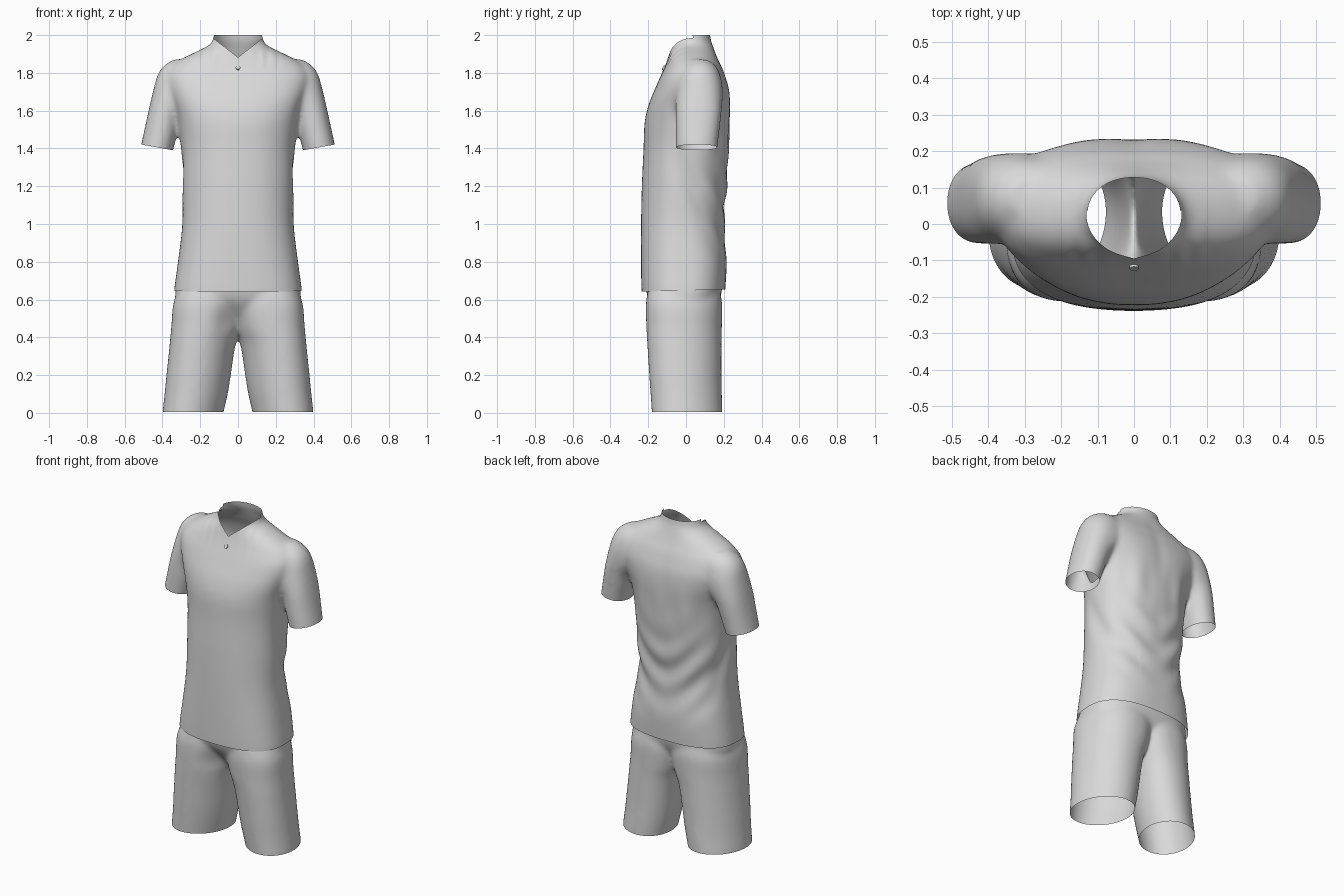
import bpy, bmesh, math

cube = bpy.data.objects.get("Cube")
if cube:
    bpy.data.objects.remove(cube, do_unlink=True)

fabric = bpy.data.materials.new("light_grey_fabric")
fabric.use_nodes = True
GREY = (0.7, 0.7, 0.7, 1)
fabric.diffuse_color = GREY
fabric.node_tree.nodes["Principled BSDF"].inputs["Base Color"].default_value = GREY


def spline(rows, steps=5):
    """Smoothly interpolate rows of ring values."""
    out = []
    for i in range(len(rows) - 1):
        p0, p1 = rows[max(i - 1, 0)], rows[i]
        p2, p3 = rows[i + 1], rows[min(i + 2, len(rows) - 1)]
        for k in range(steps):
            t = k / steps
            out.append([b + 0.5 * t * (c - a + t * (2 * a - 5 * b + 4 * c - d + t * (3 * (b - c) + d - a)))
                        for a, b, c, d in zip(p0, p1, p2, p3)])
    return out + [rows[-1]]


def loft(bm, rows, side=1, tilt=0.0, skew=0.0, n=64):
    """Closed tube through rings of (z, x min, x max, y min, y max, squareness)."""
    rings = []
    for z, x0, x1, y0, y1, power in spline(rows):
        ring = []
        for i in range(n):
            c, s = math.cos(math.tau * i / n), math.sin(math.tau * i / n)
            dx = (x1 - x0) / 2 * math.copysign(abs(c) ** (2 / power), c)
            dy = (y1 - y0) / 2 * math.copysign(abs(s) ** (2 / power), s)
            ring.append(bm.verts.new((side * ((x0 + x1) / 2 + dx - skew * dy),
                                      (y0 + y1) / 2 + dy, z + tilt * dx)))
        rings.append(ring)
    faces = [bm.faces.new(rings[0]), bm.faces.new(rings[-1])]
    for a, b in zip(rings, rings[1:]):
        for i in range(n):
            j = (i + 1) % n
            faces.append(bm.faces.new((a[i], a[j], b[j], b[i])))
    bmesh.ops.recalc_face_normals(bm, faces=faces)


def fuse(name, bm, smooth):
    """Blend overlapping tubes into one skin; returns object and bmesh."""
    mesh = bpy.data.meshes.new(name)
    bm.to_mesh(mesh)
    bm.free()
    obj = bpy.data.objects.new(name, mesh)
    bpy.context.collection.objects.link(obj)
    rem = obj.modifiers.new("blend", 'REMESH')
    rem.mode, rem.voxel_size = 'VOXEL', 0.0105
    smo = obj.modifiers.new("soften", 'SMOOTH')
    smo.factor, smo.iterations = 0.5, smooth
    dg = bpy.context.evaluated_depsgraph_get()
    out = bmesh.new()
    out.from_mesh(obj.evaluated_get(dg).to_mesh())
    obj.modifiers.clear()
    return obj, out


def cut(bm, co, no, clear=True, where=lambda p: True):
    """Slice the faces picked by the rule; the side along no is removed."""
    faces = [f for f in bm.faces if where(f.calc_center_median())]
    geom = {g for f in faces for g in [f, *f.edges, *f.verts]}
    bmesh.ops.bisect_plane(bm, geom=list(geom), plane_co=co, plane_no=no, clear_outer=clear)


def finish(obj, bm):
    bm.to_mesh(obj.data)
    bm.free()
    obj.data.materials.clear()
    obj.data.materials.append(fabric)
    for p in obj.data.polygons:
        p.use_smooth = True
        p.material_index = 0


def bump(v, centre, width):
    return math.exp(-((v - centre) / width) ** 2)


def mirrored(rows):
    return [(z, -a, a, y0, y1, power) for z, a, y0, y1, power in rows]


# Shirt: body and two sleeves
body = [(0.58, 0.338, -0.232, 0.205, 2.6), (0.65, 0.338, -0.236, 0.208, 2.6),
        (0.8, 0.318, -0.238, 0.215, 2.5), (1.0, 0.295, -0.238, 0.202, 2.3),
        (1.2, 0.297, -0.234, 0.217, 2.2), (1.4, 0.303, -0.225, 0.232, 2.2),
        (1.54, 0.32, -0.219, 0.237, 2.3), (1.64, 0.35, -0.195, 0.237, 2.5),
        (1.72, 0.372, -0.162, 0.228, 2.7), (1.78, 0.378, -0.136, 0.21, 2.7),
        (1.825, 0.36, -0.116, 0.194, 2.5), (1.86, 0.322, -0.102, 0.176, 2.4),
        (1.89, 0.268, -0.092, 0.163, 2.3), (1.92, 0.205, -0.083, 0.151, 2.2),
        (1.945, 0.157, -0.077, 0.143, 2.1), (1.975, 0.133, -0.073, 0.132, 2.1),
        (2.06, 0.122, -0.068, 0.122, 2.0)]
sleeve = [(1.33, 0.365, 0.525, -0.05, 0.163, 2.1), (1.405, 0.344, 0.513, -0.053, 0.167, 2.1),
          (1.5, 0.318, 0.492, -0.055, 0.178, 2.2), (1.6, 0.285, 0.47, -0.056, 0.189, 2.3),
          (1.7, 0.2, 0.445, -0.055, 0.195, 2.3), (1.77, 0.17, 0.424, -0.045, 0.186, 2.2),
          (1.82, 0.16, 0.39, -0.025, 0.168, 2.1), (1.858, 0.15, 0.335, 0.01, 0.135, 2.0)]
bm = bmesh.new()
loft(bm, mirrored(body))
for side in (1, -1):
    loft(bm, sleeve, side, 0.18)
shirt, bm = fuse("shirt", bm, 24)

# Hanging folds on the back, side valleys, spine hollow, armpit creases, collar gathers
bm.normal_update()
moves = []
for v in bm.verts:
    x, y, z = v.co
    ax = math.sqrt(x * x + 0.012)
    back = min(max((y - 0.06) / 0.12, 0), 1)
    d = 0.0
    if abs(x) < 0.325:
        swag = z - 1.25 * ax
        d += 0.007 * back * bump(z, 1.1, 0.2) * math.sin(math.tau * swag / 0.2 + 3 * x)
        d -= 0.009 * back * bump(x, 0, 0.05) * bump(z, 1.5, 0.3)
        d += 0.004 * back * bump(z, 1.45, 0.15) * math.cos(x * 42)
        if abs(x) > 0.12:
            d -= 0.016 * bump(y, 0.4 * (1.28 - z), 0.055) * bump(z, 1.18, 0.18)
    if y < 0.02:
        d -= 0.006 * bump(abs(x), 0.335, 0.03) * bump(z, 1.58, 0.08)
        d += 0.002 * bump(z, 1.88, 0.05) * math.sin(abs(x) * 110) * bump(abs(x), 0.14, 0.06)
    moves.append(v.normal * d)
for v, m in zip(bm.verts, moves):
    v.co += m

# Openings: hem, sleeve cuffs, collar with a dipped front
cut(bm, (0, 0, 0.648), (0, 0.025, -1))
for side in (1, -1):
    cut(bm, (side * 0.425, 0, 1.405), (side * 0.18, 0, -1),
        where=lambda p: p.x * side > 0.32 and 1.2 < p.z < 1.455)
cut(bm, (0, 0, 2.0), (0, 0, 1))
DIP, SLOPE = 1.882, 0.78
for side in (1, -1):
    cut(bm, (0, 0, DIP), (-side * SLOPE, 0, 1), False,
        lambda p: p.y < 0.05 and p.z > 1.8 and abs(p.x) < 0.2)
gone = [f for f in bm.faces for p in [f.calc_center_median()]
        if p.y < 0.035 and p.z > DIP + SLOPE * abs(p.x)]
bmesh.ops.delete(bm, geom=gone, context='FACES')
finish(shirt, bm)

# Shorts: two legs, turned slightly outward at the front, blended into the hips
leg = [(-0.06, 0.09, 0.4, -0.176, 0.19, 2.0), (0.0, 0.079, 0.398, -0.181, 0.192, 2.0),
       (0.1, 0.056, 0.387, -0.188, 0.19, 2.0), (0.2, 0.04, 0.377, -0.195, 0.188, 2.05),
       (0.3, 0.026, 0.366, -0.201, 0.188, 2.1), (0.38, 0.01, 0.358, -0.206, 0.188, 2.15),
       (0.46, -0.02, 0.35, -0.21, 0.19, 2.2), (0.58, -0.04, 0.339, -0.212, 0.191, 2.3),
       (0.68, -0.02, 0.3, -0.195, 0.17, 2.3)]
hips = [(0.42, 0.12, -0.07, 0.06, 2.2), (0.51, 0.25, -0.14, 0.12, 2.3), (0.6, 0.328, -0.198, 0.178, 2.5),
        (0.7, 0.322, -0.217, 0.193, 2.5), (0.85, 0.294, -0.216, 0.18, 2.4), (0.98, 0.265, -0.205, 0.16, 2.4)]
bm = bmesh.new()
for side in (1, -1):
    loft(bm, leg, side, skew=0.13)
loft(bm, mirrored(hips))
shorts, bm = fuse("shorts", bm, 20)
for v in bm.verts:
    x, y, z = v.co
    if y < 0:
        v.co.y += 0.02 * bump(x, -0.06, 0.06) * bump(z, 0.48, 0.08)
cut(bm, (0, 0, 0.004), (0, 0, -1))
cut(bm, (0, 0, 0.93), (0, 0, 1))
finish(shorts, bm)

# Small plain stud below the collar
bpy.ops.mesh.primitive_cylinder_add(vertices=20, radius=0.012, depth=0.008,
                                    location=(0, -0.119, 1.828), rotation=(math.radians(62), 0, 0))
stud = bpy.context.object
stud.name = "collar_stud"
stud.data.materials.append(fabric)
